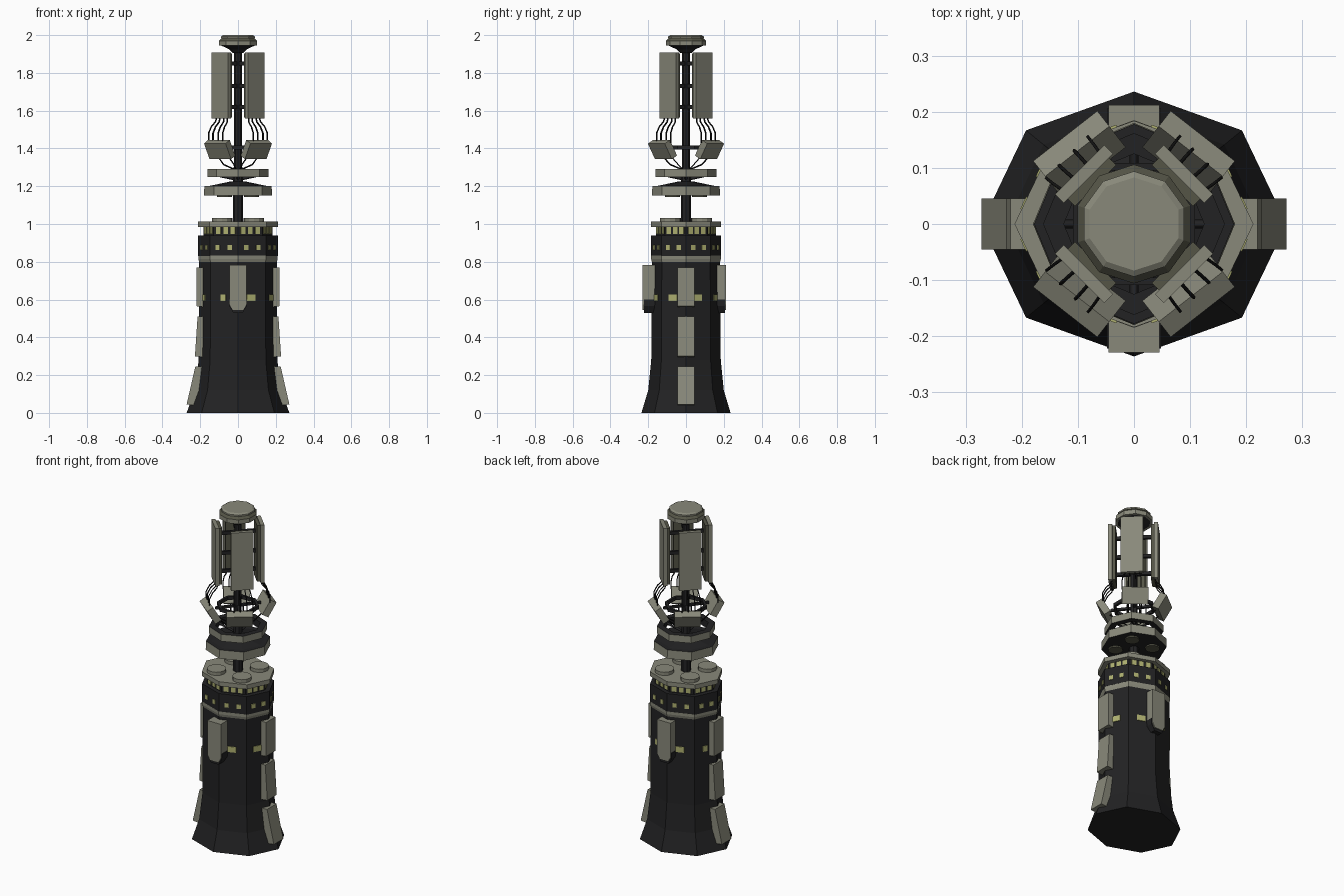
import bpy, bmesh, math
from mathutils import Vector, Matrix

if "Cube" in bpy.data.objects:
    bpy.data.objects.remove(bpy.data.objects["Cube"])

def material(name, c):
    m = bpy.data.materials.new(name)
    m.diffuse_color = (*c, 1)
    m.use_nodes = True
    m.node_tree.nodes["Principled BSDF"].inputs["Base Color"].default_value = m.diffuse_color
    return m

DARK = material("charcoal", (0.016, 0.016, 0.017))
GREY = material("warm_grey", (0.25, 0.25, 0.195))
OLIVE = material("dark_olive", (0.09, 0.09, 0.062))
GLOW = material("window_yellow", (0.42, 0.43, 0.16))
BLACK = material("cable_black", (0.006, 0.006, 0.006))

def finish(name, bm, mats):
    bmesh.ops.recalc_face_normals(bm, faces=bm.faces)
    me = bpy.data.meshes.new(name)
    bm.to_mesh(me)
    bm.free()
    for m in mats:
        me.materials.append(m)
    ob = bpy.data.objects.new(name, me)
    bpy.context.collection.objects.link(ob)
    return ob

def loft(name, prof, mats, n=8, rot=0.0, closed=False, rule=None, at=(0, 0)):
    """Stack of n-sided rings (z, rx, ry); closed joins last ring to first."""
    bm = bmesh.new()
    rings = []
    for z, rx, ry in prof:
        rings.append([bm.verts.new((at[0] + rx * math.cos(rot + 2 * math.pi * i / n),
                                    at[1] + ry * math.sin(rot + 2 * math.pi * i / n), z)) for i in range(n)])
    pairs = list(zip(rings, rings[1:])) + ([(rings[-1], rings[0])] if closed else [])
    for a, b in pairs:
        for i in range(n):
            j = (i + 1) % n
            bm.faces.new((a[i], a[j], b[j], b[i]))
    if not closed:
        bm.faces.new(rings[0])
        bm.faces.new(rings[-1])
    bmesh.ops.recalc_face_normals(bm, faces=bm.faces)
    if rule:
        for f in bm.faces:
            f.normal_update()
            f.material_index = rule(f)
    return finish(name, bm, mats)

def box(name, size, mtx, mat):
    bm = bmesh.new()
    bmesh.ops.create_cube(bm, size=1, matrix=mtx @ Matrix.Diagonal((*size, 1)))
    return finish(name, bm, [mat])

def prism(name, outline, depth, mat):
    """Extrude a 3D outline along a vector."""
    bm = bmesh.new()
    f = bm.faces.new([bm.verts.new(p) for p in outline])
    r = bmesh.ops.extrude_face_region(bm, geom=[f])
    bmesh.ops.translate(bm, vec=depth, verts=[v for v in r["geom"] if isinstance(v, bmesh.types.BMVert)])
    return finish(name, bm, [mat])

def tube(name, pts, r, mat):
    cu = bpy.data.curves.new(name, 'CURVE')
    cu.dimensions = '3D'
    cu.bevel_depth = r
    cu.bevel_resolution = 0
    cu.use_fill_caps = True
    s = cu.splines.new('POLY')
    s.points.add(len(pts) - 1)
    for p, q in zip(s.points, pts):
        p.co = (*q, 1)
    cu.materials.append(mat)
    ob = bpy.data.objects.new(name, cu)
    bpy.context.collection.objects.link(ob)

def window(name, rx, ry, face, t, z, w, h):
    """Thin lit plate on one side of the octagonal tower."""
    a, b = [Vector((rx * math.cos(k * math.pi / 4), ry * math.sin(k * math.pi / 4), 0)) for k in (face, face + 1)]
    d = (b - a).normalized()
    p = a.lerp(b, t)
    box(name, (w, 0.008, h), Matrix.Translation((p.x, p.y, z)) @ Matrix.Rotation(math.atan2(d.y, d.x), 4, 'Z'), GLOW)

# Tower body, collar and bands
loft("tower_body", [(0, .272, .236), (.12, .228, .2), (.28, .208, .184), (.8, .206, .181)], [DARK])
loft("collar", [(.795, .19, .166), (.8, .206, .181), (.815, .21, .185), (.832, .21, .185)], [GREY])
loft("window_band", [(.83, .211, .184), (.94, .211, .184)], [DARK])
loft("upper_wall", [(.94, .182, .159), (.99, .182, .159)], [DARK])
loft("deck_plate", [(.985, .213, .184), (1.012, .213, .184)], [GREY])
for f in range(8):
    big = 3 <= f <= 5
    window("body_window", .207, .182, f, .47, .61, .028 if big else .05, .034)
    for t in (.28, .72):
        window("band_window", .211, .184, f, t, .875, .024, .026)
    for t in (.2, .5, .8):
        window("upper_window", .182, .159, f, t, .965, .026, .036)

# Side armour plates following the flared wall
for s in (1, -1):
    for z0, x0, z1, x1 in ((.045, .272, .245, .226), (.3, .228, .51, .214), (.565, .22, .77, .22)):
        prism("side_plate", [(s * x, -.045, z) for x, z in
              ((x0, z0), (x1, z1), (x1 - .05, z1), (x0 - .055, z0 - .006))], (0, .09, 0), GREY)

# Front and back pods with chamfered feet
for y0, y1 in ((-.229, -.165), (.212, .15)):
    prism("pod", [(x, y0, z) for x, z in ((-.045, .782), (.045, .782), (.045, .575), (.028, .545),
                                          (-.028, .545), (-.045, .575))], (0, y1 - y0, 0), GREY)
    prism("pod_foot", [(x, y0 * .97, z) for x, z in ((-.048, .6), (.048, .6), (.046, .565), (.025, .53),
                                                    (-.025, .53), (-.046, .565))], (0, y1 - y0 * .97, 0), DARK)

# Mast
loft("mast_lower", [(1.0, .028, .028), (1.3, .026, .026)], [DARK])
loft("mast_upper", [(1.29, .02, .02), (1.93, .02, .02)], [DARK])

# Round drums on the deck and under the platform
for k in range(4):
    a = math.pi / 4 + k * math.pi / 2
    p = (.12 * math.cos(a), .118 * math.sin(a))
    loft("deck_drum", [(1.01, .053, .053), (1.032, .053, .053)], [GREY], n=12, at=p)
    loft("platform_drum", [(1.142, .04, .04), (1.16, .04, .04)], [OLIVE], n=12, at=(p[0] * .85, p[1] * .85))

# Platform and ring: grey outer walls, dark tops and undersides
wall = lambda f: 0 if abs(f.normal.z) < .3 and f.normal.xy.dot(f.calc_center_median().xy) > 0 else 1
loft("platform", [(1.15, .165, .165), (1.15, .18, .18), (1.202, .178, .178), (1.202, .15, .15), (1.225, .04, .04)],
     [GREY, DARK], rule=wall)
loft("upper_ring", [(1.248, .162, .162), (1.29, .162, .162), (1.29, .125, .125), (1.248, .125, .125)],
     [GREY, DARK], closed=True, rule=wall)
loft("box_ring", [(1.395, .118, .118), (1.415, .118, .118), (1.415, .103, .103), (1.395, .103, .103)],
     [DARK], closed=True, rot=math.pi / 8)
for k in range(4):
    a = k * math.pi / 2
    d = Vector((math.cos(a), math.sin(a), 0))
    tube("ring_spoke", [Vector((0, 0, 1.235)), d * .14 + Vector((0, 0, 1.265))], .008, DARK)

# Four quadrants: antenna panel, tilted box, arms, struts and cables
for sx in (1, -1):
    for sy in (1, -1):
        a = math.atan2(sy, sx)
        turn = Matrix.Rotation(a, 4, 'Z')
        box("antenna_panel", (.022, .124, .35), turn @ Matrix.Translation((.126, 0, 1.733)), GREY)
        box("panel_back", (.02, .104, .34), turn @ Matrix.Translation((.107, 0, 1.733)), OLIVE)
        for z in (1.62, 1.73, 1.85):
            box("panel_arm", (.1, .016, .02), turn @ Matrix.Translation((.055, 0, z)), DARK)
        turn2 = Matrix.Rotation(math.atan2(sy * math.sin(math.radians(52)), sx * math.cos(math.radians(52))), 4, 'Z')
        box("tilted_box", (.04, .145, .095),
            turn2 @ Matrix.Translation((.158, 0, 1.394)) @ Matrix.Rotation(math.radians(30), 4, 'Y'), GREY)
        box("box_arm", (.12, .014, .014), turn2 @ Matrix.Translation((.07, 0, 1.405)), DARK)
        for y in (-.035, .035):
            tube("box_strut", [turn2 @ Vector((.015, 0, 1.285)), turn2 @ Vector((.08, y, 1.315)),
                               turn2 @ Vector((.13, y, 1.36))], .004, BLACK)
        for y in (-.045, -.015, .018, .046):
            tube("cable", [turn @ Vector(q) for q in ((.118, y * .8, 1.57), (.125, y, 1.54), (.15, y * 1.1, 1.515),
                                                      (.168, y * 1.15, 1.48), (.168, y * 1.15, 1.43))], .0035, BLACK)

# Ten-sided cap
R = math.pi / 10
loft("cap_underside", [(1.905, .03, .03), (1.925, .05, .05), (1.947, .098, .098)], [DARK], n=10, rot=R)
loft("cap_body", [(1.944, .106, .106), (1.97, .106, .106)], [GREY], n=10, rot=R)
loft("cap_slope", [(1.97, .106, .106), (1.986, .09, .09)], [OLIVE], n=10, rot=R)
loft("cap_top", [(1.984, .094, .094), (1.993, .094, .094), (2.0, .083, .083)], [GREY], n=10, rot=R)
